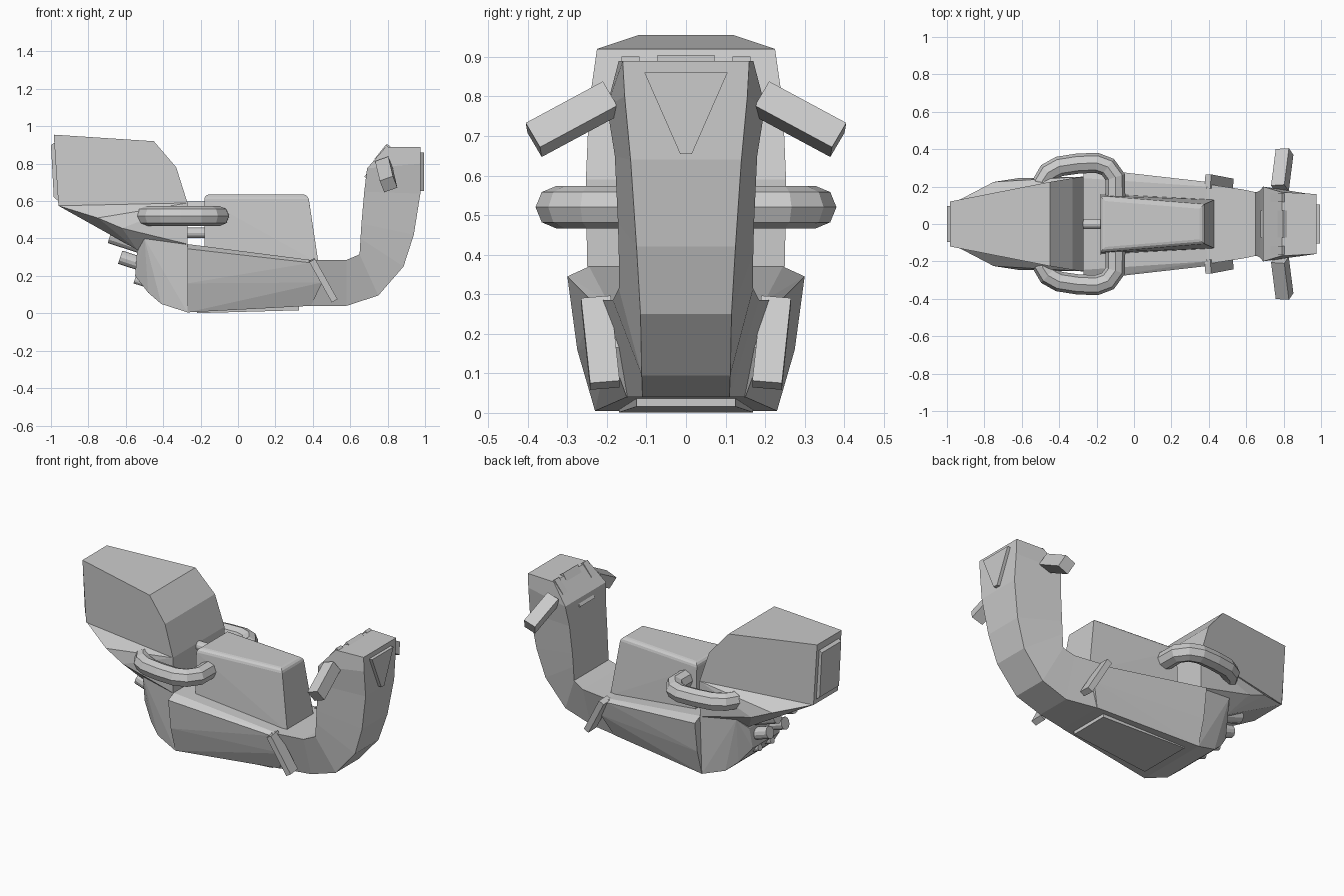
import bpy, bmesh
from mathutils import Vector, Matrix

cube = bpy.data.objects.get("Cube")
if cube:
    bpy.data.objects.remove(cube, do_unlink=True)

grey = bpy.data.materials.new("plain grey")
grey.use_nodes = True
colour = (0.6, 0.6, 0.6, 1)
grey.diffuse_color = colour
grey.node_tree.nodes["Principled BSDF"].inputs["Base Color"].default_value = colour


def finish(bm, name):
    bmesh.ops.recalc_face_normals(bm, faces=bm.faces)
    mesh = bpy.data.meshes.new(name)
    bm.to_mesh(mesh)
    bm.free()
    mesh.materials.append(grey)
    ob = bpy.data.objects.new(name, mesh)
    bpy.context.collection.objects.link(ob)
    return ob


def hull(name, half, round_above=None):
    """Convex solid from points on one side, mirrored across y."""
    bm = bmesh.new()
    for x, y, z in half:
        for s in (1, -1):
            bm.verts.new((x, s * y, z))
    res = bmesh.ops.convex_hull(bm, input=bm.verts)
    loose = [v for v in bm.verts if not v.link_faces]
    bmesh.ops.delete(bm, geom=loose, context='VERTS')
    bmesh.ops.dissolve_limit(bm, angle_limit=0.03, verts=bm.verts, edges=bm.edges)
    if round_above:
        rim = [e for e in bm.edges if all(v.co.z > round_above for v in e.verts)]
        bmesh.ops.bevel(bm, geom=rim, offset=0.025, segments=3, profile=0.5, affect='EDGES')
    return finish(bm, name)


def bar(name, p, q, width, thick, side):
    """Box running from p to q, its width along the side direction."""
    p, q = Vector(p), Vector(q)
    az = (q - p).normalized()
    ax = Vector(side)
    ax = (ax - az * ax.dot(az)).normalized()
    rot = Matrix((ax, az.cross(ax), az)).transposed().to_4x4()
    size = Matrix.Diagonal((width, thick, (q - p).length, 1))
    bm = bmesh.new()
    bmesh.ops.create_cube(bm, size=1, matrix=Matrix.Translation((p + q) / 2) @ rot @ size)
    return finish(bm, name)


def pipe(name, p, q, radius):
    p, q = Vector(p), Vector(q)
    turn = (q - p).to_track_quat('Z', 'Y').to_matrix().to_4x4()
    bm = bmesh.new()
    bmesh.ops.create_cone(bm, cap_ends=True, segments=12, radius1=radius, radius2=radius,
                          depth=(q - p).length, matrix=Matrix.Translation((p + q) / 2) @ turn)
    return finish(bm, name)


def loft(name, rings):
    """Skin of four-cornered rings: outer x, z, half width, inner x, z, half width."""
    bm = bmesh.new()
    loops = []
    for ox, oz, ow, ix, iz, iw in rings:
        corners = ((ox, ow, oz), (ix, iw, iz), (ix, -iw, iz), (ox, -ow, oz))
        loops.append([bm.verts.new(c) for c in corners])
    for a, b in zip(loops, loops[1:]):
        for i in range(4):
            j = (i + 1) % 4
            bm.faces.new((a[i], a[j], b[j], b[i]))
    bm.faces.new(loops[0])
    bm.faces.new(loops[-1])
    return finish(bm, name)


# Curved front neck
loft("front_neck", [
    (0.38, 0.04, 0.15, 0.38, 0.285, 0.215),
    (0.58, 0.04, 0.11, 0.58, 0.285, 0.185),
    (0.75, 0.095, 0.112, 0.65, 0.315, 0.17),
    (0.885, 0.25, 0.115, 0.655, 0.40, 0.17),
    (0.94, 0.42, 0.125, 0.66, 0.48, 0.172),
    (0.975, 0.64, 0.14, 0.675, 0.65, 0.18),
    (0.975, 0.80, 0.155, 0.69, 0.775, 0.20),
    (0.975, 0.89, 0.16, 0.79, 0.89, 0.17)])
hull("nose_plate", [(x, y, z) for x in (0.96, 0.995)
                    for y, z in ((0.105, 0.86), (0.015, 0.655))])

# Main body and belly plate
hull("main_body", [
    (-0.27, 0.245, 0.37), (-0.27, 0.30, 0.345), (-0.27, 0.275, 0.16), (-0.27, 0.23, 0.005),
    (0.39, 0.20, 0.285), (0.39, 0.225, 0.27), (0.45, 0.195, 0.165), (0.39, 0.15, 0.04)])
hull("belly_plate", [(-0.22, 0.17, 0.001), (0.325, 0.125, 0.016),
                     (-0.22, 0.17, 0.03), (0.325, 0.125, 0.05)])

# Rear body, tail shelf and tail box
hull("rear_body", [
    (-0.27, 0.23, 0.005), (-0.41, 0.20, 0.05), (-0.48, 0.17, 0.11), (-0.55, 0.13, 0.20),
    (-0.54, 0.15, 0.33), (-0.5, 0.22, 0.40), (-0.27, 0.25, 0.42)])
hull("tail_shelf", [
    (-0.96, 0.115, 0.575), (-0.75, 0.225, 0.51), (-0.62, 0.245, 0.455),
    (-0.54, 0.15, 0.34), (-0.27, 0.25, 0.37), (-0.27, 0.253, 0.59)])
hull("tail_box", [
    (-0.96, 0.12, 0.575), (-0.985, 0.12, 0.955), (-0.45, 0.225, 0.92),
    (-0.33, 0.245, 0.78), (-0.27, 0.253, 0.59)])
hull("tail_plate", [(-0.96, 0.095, 0.60), (-0.985, 0.095, 0.62),
                    (-0.97, 0.095, 0.92), (-1.0, 0.095, 0.90)])

# Seat block and the two links behind it
hull("seat", [
    (-0.18, 0.165, 0.28), (-0.18, 0.15, 0.635),
    (0.375, 0.105, 0.635), (0.43, 0.13, 0.27)], round_above=0.6)
for z in (0.43, 0.57):
    pipe("seat_link", (-0.30, 0, z), (-0.15, 0, z), 0.028)

# Dashboard
bar("dash_screen", (0.69, 0, 0.72), (0.81, 0, 0.895), 0.145, 0.035, (0, 1, 0))

for s, side in ((1, "back"), (-1, "front")):
    bar("dash_switch_" + side, (0.75, s * 0.14, 0.81), (0.81, s * 0.14, 0.885), 0.045, 0.05, (0, 1, 0))
    # Hand grips
    bar("grip_" + side, (0.78, s * 0.19, 0.795), (0.805, s * 0.385, 0.69), 0.075, 0.075, (0.9, 0, 0.35))
    # Slanted foot braces
    bar("brace_" + side, (0.395, s * 0.228, 0.285), (0.515, s * 0.205, 0.07), 0.075, 0.035, (0, 1, 0))
    # Exhausts
    for x, y, z, r in ((-0.685, 0.08, 0.412, 0.038), (-0.63, 0.075, 0.30, 0.037), (-0.552, 0.06, 0.18, 0.021)):
        pipe("exhaust_" + side, (x + 0.2, s * y, z - 0.065), (x, s * y, z), r)
    # Side hoops
    path = [(-0.1, 0.12), (-0.1, 0.25), (-0.14, 0.305), (-0.2, 0.327), (-0.3, 0.323),
            (-0.4, 0.308), (-0.46, 0.275), (-0.49, 0.23), (-0.46, 0.17)]
    curve = bpy.data.curves.new("hoop_" + side, 'CURVE')
    curve.dimensions = '3D'
    curve.bevel_depth = 0.054
    curve.bevel_resolution = 2
    curve.use_fill_caps = True
    spline = curve.splines.new('POLY')
    spline.points.add(len(path) - 1)
    for point, (x, y) in zip(spline.points, path):
        point.co = (x, s * y, 0.52, 1)
    spline.use_smooth = False
    curve.materials.append(grey)
    bpy.context.collection.objects.link(bpy.data.objects.new("hoop_" + side, curve))
